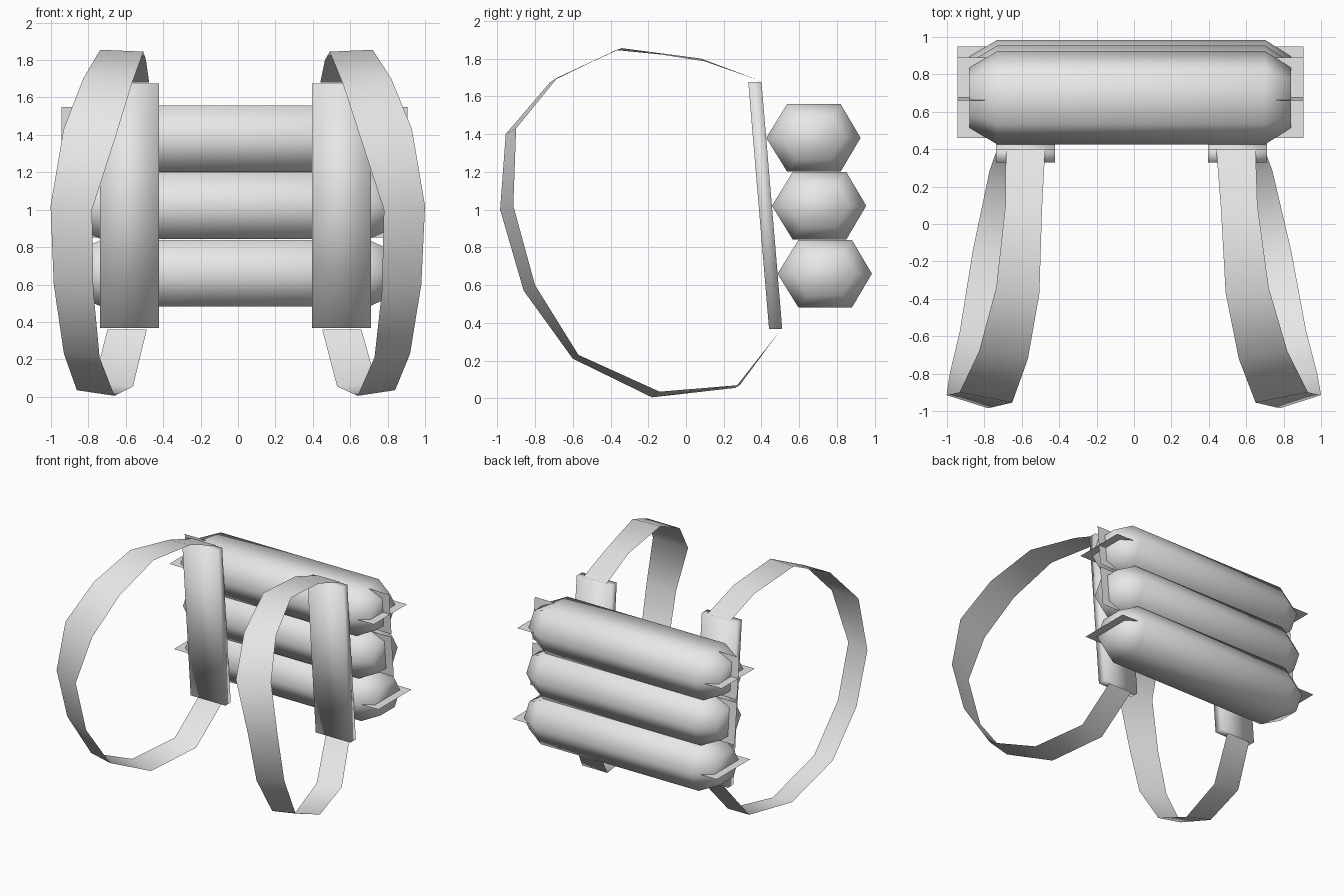
import bpy, bmesh
from mathutils import Vector

old = bpy.data.objects.get("Cube")
if old:
    bpy.data.objects.remove(old, do_unlink=True)

mat = bpy.data.materials.new("pale_grey")
mat.use_nodes = True
GREY = (0.8, 0.8, 0.8, 1)
mat.diffuse_color = GREY
mat.node_tree.nodes["Principled BSDF"].inputs["Base Color"].default_value = GREY


def loft(name, rings, closed=True, caps=True, smooth=True):
    """Skin a list of equal-length point rings."""
    bm = bmesh.new()
    rows = [[bm.verts.new(p) for p in ring] for ring in rings]
    n = len(rows[0])
    for a, b in zip(rows, rows[1:]):
        for i in range(n if closed else n - 1):
            j = (i + 1) % n
            bm.faces.new((a[i], a[j], b[j], b[i]))
    if closed and caps:
        bm.faces.new(rows[0])
        bm.faces.new(rows[-1])
    bmesh.ops.recalc_face_normals(bm, faces=bm.faces)
    for f in bm.faces:
        f.smooth = smooth
    mesh = bpy.data.meshes.new(name)
    bm.to_mesh(mesh)
    bm.free()
    mesh.materials.append(mat)
    obj = bpy.data.objects.new(name, mesh)
    bpy.context.collection.objects.link(obj)
    return obj


# Three stacked hexagonal rolls with tapered ends
HEX = [(-0.25, 0), (-0.14, 0.178), (0.145, 0.178), (0.25, 0), (0.145, -0.178), (-0.14, -0.178)]
ROLL_RINGS = [(-0.88, 0.64), (-0.73, 1), (0.7, 1), (0.84, 0.64)]
PLATE_X = (-0.945, 0.907)
rolls = {"top": (0.675, 1.38), "middle": (0.705, 1.02), "bottom": (0.735, 0.66)}
for label, (cy, cz) in rolls.items():
    loft(label + "_roll", [[(x, cy + y * s, cz + z * s) for y, z in HEX] for x, s in ROLL_RINGS])
    # Thin flaps running through the roll and showing at its ends
    if label != "middle":
        loft(label + "_flat_flap", [[(x, cy - 0.215, cz), (x, cy + 0.215, cz)] for x in PLATE_X],
             closed=False)
    if label != "bottom":
        loft(label + "_upright_flap", [[(x, cy + 0.015, cz - 0.168), (x, cy - 0.015, cz + 0.168)]
                                       for x in PLATE_X], closed=False)

# Strap edges from the pad top, round the front, to the pad bottom: inner, outer
STRAP = [
    ((0.44, 0.40, 1.68), (0.65, 0.40, 1.68)),
    ((0.465, 0.08, 1.80), (0.66, 0.10, 1.785)),
    ((0.49, -0.37, 1.845), (0.72, -0.34, 1.855)),
    ((0.56, -0.72, 1.675), (0.82, -0.68, 1.70)),
    ((0.65, -0.955, 1.40), (0.93, -0.90, 1.43)),
    ((0.78, -0.985, 1.0), (1.0, -0.915, 1.02)),
    ((0.77, -0.86, 0.57), (0.98, -0.80, 0.60)),
    ((0.73, -0.60, 0.21), (0.92, -0.57, 0.23)),
    ((0.64, -0.18, 0.005), (0.84, -0.14, 0.035)),
    ((0.53, 0.26, 0.055), (0.74, 0.285, 0.07)),
    ((0.45, 0.50, 0.36), (0.66, 0.50, 0.36)),
]


def to_side(p, side):
    """Mirror to the other side, where the back sits slightly further out."""
    x, y, z = p
    return (x, y, z) if side > 0 else (-x - 0.025 * (y + 1), y, z)


for label, side in (("left", 1), ("right", -1)):
    loft(label + "_strap", [[to_side(p, side) for p in row] for row in STRAP], closed=False)
    # Flat leaning shoulder pad
    cx = 0.553 if side > 0 else -0.58
    rings = []
    for y, z in ((0.365, 1.675), (0.475, 0.367)):
        rings.append([(cx + dx, y + dy, z) for dx, dy in
                      ((-0.157, -0.035), (0.157, -0.035), (0.157, 0.035), (-0.157, 0.035))])
    loft(label + "_pad", rings)
